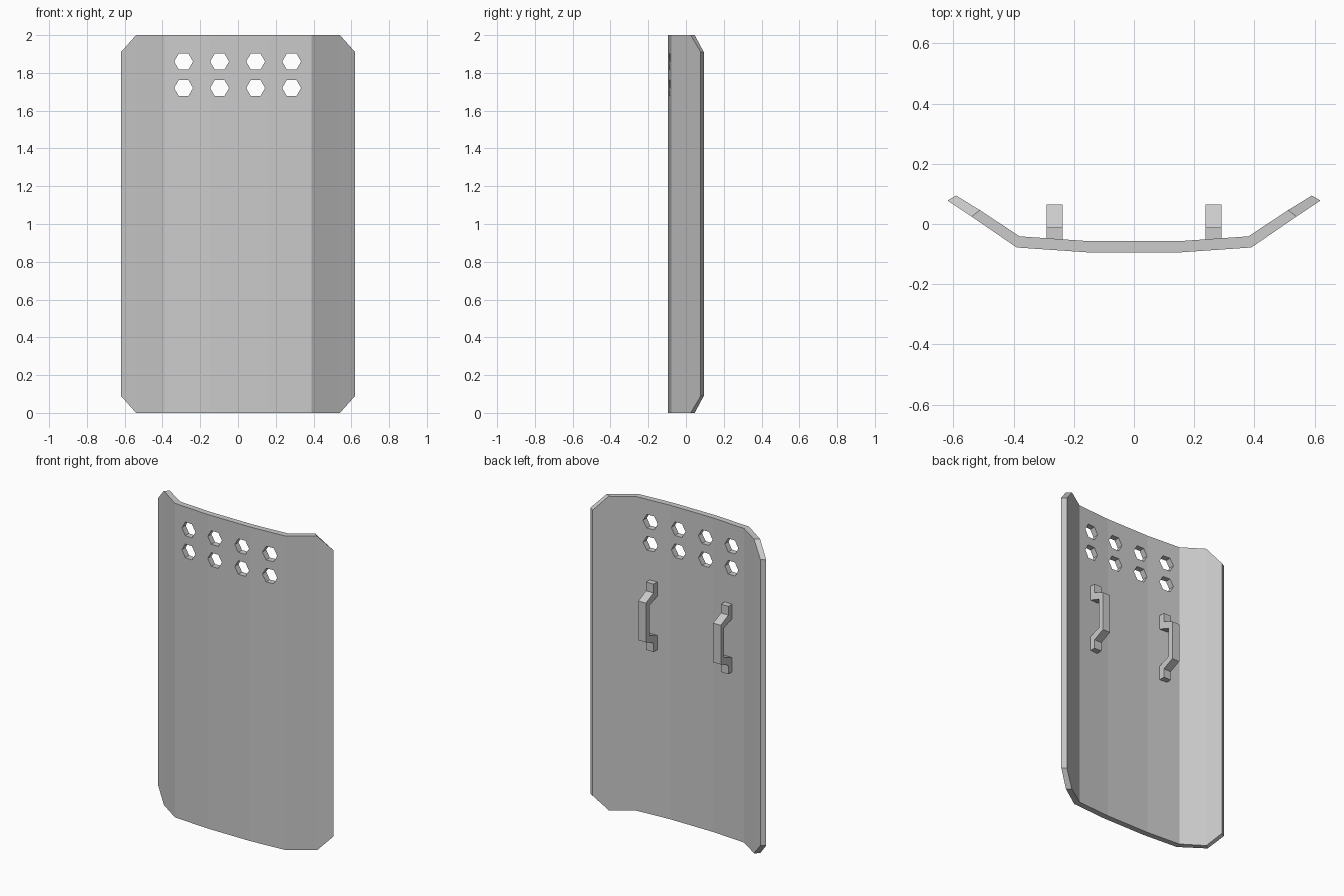
import bpy, bmesh, math

if "Cube" in bpy.data.objects:
    bpy.data.objects.remove(bpy.data.objects["Cube"])

def make_object(name, bm):
    bmesh.ops.recalc_face_normals(bm, faces=bm.faces[:])
    mesh = bpy.data.meshes.new(name)
    bm.to_mesh(mesh)
    bm.free()
    obj = bpy.data.objects.new(name, mesh)
    bpy.context.collection.objects.link(obj)
    return obj

def loft(bm, rings):
    """Skin a row of closed rings and cap both ends."""
    rows = [[bm.verts.new(p) for p in ring] for ring in rings]
    for a, b in zip(rows, rows[1:]):
        for i in range(len(a)):
            j = (i + 1) % len(a)
            bm.faces.new((a[i], a[j], b[j], b[i]))
    bm.faces.new(rows[0])
    bm.faces.new(rows[-1])

# Bent plate: front x, front y, back x, back y, corner cut height
half = [(0.15, -0.0945, 0.15, -0.057, 0),
        (0.39, -0.078, 0.38, -0.041, 0),
        (0.54, 0.025, 0.512, 0.046, 0),
        (0.62, 0.078, 0.591, 0.0945, 0.09)]
columns = [(-a, b, -c, d, e) for a, b, c, d, e in reversed(half)] + half
bm = bmesh.new()
loft(bm, [[(fx, fy, cut), (fx, fy, 2 - cut), (rx, ry, 2 - cut), (rx, ry, cut)]
          for fx, fy, rx, ry, cut in columns])
plate = make_object("shield_plate", bm)

# Two rows of hexagonal viewing holes
bm = bmesh.new()
for z in (1.72, 1.86):
    for i in range(4):
        x = -0.288 + i * 0.1907
        hexagon = [(x + 0.05 * math.cos(k * math.pi / 3),
                    z + 0.05 * math.sin(k * math.pi / 3)) for k in range(6)]
        loft(bm, [[(px, y, pz) for px, pz in hexagon] for y in (-0.3, 0.2)])
cutter = make_object("hole_cutter", bm)
cutter.hide_render = True
mod = plate.modifiers.new("holes", 'BOOLEAN')
mod.operation = 'DIFFERENCE'
mod.solver = 'EXACT'
mod.object = cutter
bpy.context.view_layer.objects.active = plate
bpy.ops.object.modifier_apply(modifier=mod.name)
bpy.data.objects.remove(cutter)

# Back handles: side section as outer (y, z) and inner (y, z), mirrored about mid height
mid = 1.275
section = [((-0.012, 0.216), (-0.052, 0.216)),
           ((-0.012, 0.16), (-0.052, 0.125)),
           ((0.065, 0.125), (0.03, 0.095))]
section += [((o[0], -o[1]), (i[0], -i[1])) for o, i in reversed(section)]
for side, cx in (("left", -0.264), ("right", 0.264)):
    bm = bmesh.new()
    x0, x1 = cx - 0.0265, cx + 0.0265
    loft(bm, [[(x0, o[0], mid + o[1]), (x1, o[0], mid + o[1]),
               (x1, i[0], mid + i[1]), (x0, i[0], mid + i[1])] for o, i in section])
    make_object("handle_" + side, bm)
